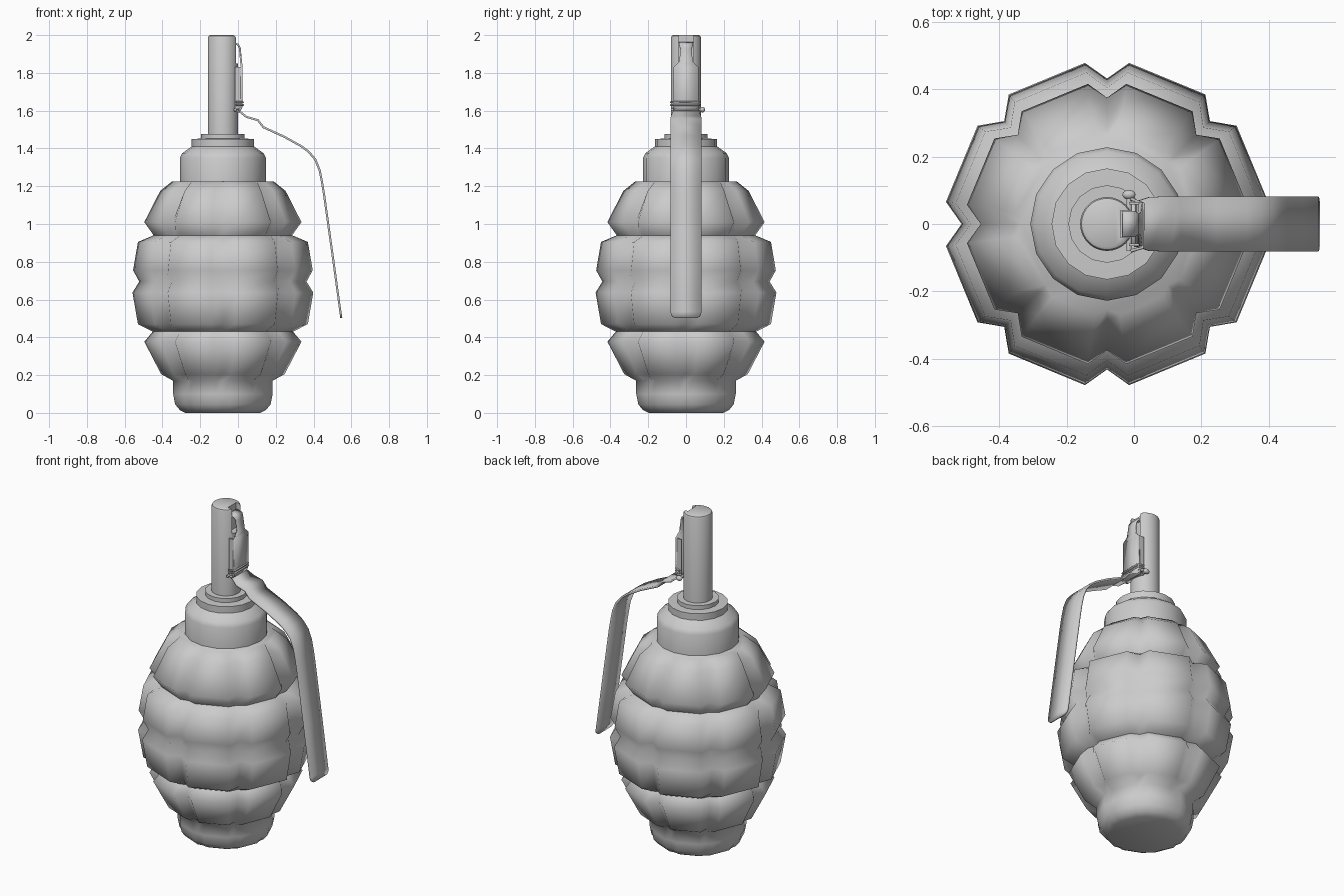
import bpy, bmesh, math
from mathutils import Vector

if "Cube" in bpy.data.objects:
    bpy.data.objects.remove(bpy.data.objects["Cube"])

AXIS = Vector((-0.08, 0, 0))


def finish(name, bm, angle):
    bmesh.ops.recalc_face_normals(bm, faces=bm.faces)
    me = bpy.data.meshes.new(name)
    bm.to_mesh(me)
    bm.free()
    ob = bpy.data.objects.new(name, me)
    bpy.context.collection.objects.link(ob)
    bpy.ops.object.select_all(action='DESELECT')
    ob.select_set(True)
    bpy.context.view_layer.objects.active = ob
    bpy.ops.object.shade_smooth_by_angle(angle=math.radians(angle))
    return ob


def loft(name, rings, angle):
    """Skin a list of closed rings and cap both ends."""
    bm = bmesh.new()
    rows = [[bm.verts.new(p) for p in ring] for ring in rings]
    n = len(rows[0])
    for a, b in zip(rows, rows[1:]):
        for i in range(n):
            j = (i + 1) % n
            bm.faces.new((a[i], a[j], b[j], b[i]))
    bm.faces.new(rows[0][::-1])
    bm.faces.new(rows[-1])
    return finish(name, bm, angle)


def circle(r, z, sides):
    return [AXIS + Vector((r * math.cos(2 * math.pi * i / sides),
                           r * math.sin(2 * math.pi * i / sides), z)) for i in range(sides)]


def turned(name, profile, sides, angle=35):
    return loft(name, [circle(r, z, sides) for r, z in profile], angle)


# Segmented body: (z, ridge radius, groove radius)
body_rows = [
    (0.003, 0.20, 0.195), (0.015, 0.23, 0.222), (0.045, 0.255, 0.245), (0.10, 0.266, 0.258),
    (0.17, 0.266, 0.255), (0.205, 0.33, 0.29), (0.377, 0.42, 0.375), (0.43, 0.375, 0.355),
    (0.47, 0.454, 0.405), (0.637, 0.483, 0.432), (0.695, 0.447, 0.418),
    (0.755, 0.48, 0.43), (0.905, 0.454, 0.405), (0.94, 0.37, 0.355),
    (1.01, 0.42, 0.375), (1.175, 0.335, 0.285), (1.225, 0.272, 0.255)]
rings = []
for z, ridge, groove in body_rows:
    ring = []
    for k in range(8):
        for off, r in ((-7.8, ridge), (0, groove), (7.8, ridge)):
            a = math.radians(45 * k + off)
            ring.append(AXIS + Vector((r * math.cos(a), r * math.sin(a), max(z - 0.003, 0) if z < .01 else z)))
    rings.append(ring)
loft("body", rings, 80)

# Neck, collar and fuze tube
turned("neck", [(0.228, 1.2), (0.228, 1.35), (0.215, 1.375), (0.17, 1.407), (0.165, 1.41),
                (0.165, 1.45), (0.12, 1.452)], 16)
turned("collar", [(0.115, 1.44), (0.115, 1.476), (0.075, 1.476)], 16)
tube = turned("fuze_tube", [(0.08, 1.45), (0.08, 1.985), (0.076, 1.995), (0.068, 2.0)], 32)

# Slot cut in the top of the tube
bpy.ops.mesh.primitive_cube_add(size=1, location=(0.01, 0, 1.95))
cutter = bpy.context.object
cutter.name = "slot_cutter"
cutter.scale = (0.1, 0.08, 0.2)
cutter.hide_render = True
cutter.hide_viewport = True
cut = tube.modifiers.new("slot", 'BOOLEAN')
cut.object = cutter
cut.solver = 'EXACT'


def strip(name, rows, thickness):
    """Bent sheet from (x, z, half width) stations."""
    bm = bmesh.new()
    pts = [(bm.verts.new((x, -w, z)), bm.verts.new((x, w, z))) for x, z, w in rows]
    for a, b in zip(pts, pts[1:]):
        bm.faces.new((a[0], a[1], b[1], b[0]))
    ob = finish(name, bm, 40)
    mod = ob.modifiers.new("thickness", 'SOLIDIFY')
    mod.thickness = thickness
    mod.offset = 0
    return ob


# Safety lever and its upper plate
strip("safety_lever", [
    (-0.02, 1.602, 0.06), (0.01, 1.595, 0.068), (0.045, 1.567, 0.08), (0.105, 1.55, 0.082),
    (0.135, 1.512, 0.082), (0.245, 1.462, 0.082), (0.335, 1.412, 0.082), (0.375, 1.382, 0.082),
    (0.41, 1.34, 0.082), (0.432, 1.285, 0.082), (0.445, 1.22, 0.082), (0.455, 1.16, 0.082),
    (0.50, 0.84, 0.082), (0.542, 0.535, 0.082), (0.545, 0.515, 0.077), (0.547, 0.503, 0.062)], 0.011)
strip("lever_plate", [
    (0.005, 1.59, 0.068), (0.018, 1.62, 0.066), (0.02, 1.83, 0.066), (0.016, 1.86, 0.035),
    (0.01, 1.93, 0.03), (0.0, 1.95, 0.038), (-0.035, 1.96, 0.038)], 0.01)
for s in (-1, 1):
    bpy.ops.mesh.primitive_cube_add(size=1, location=(0.003, s * 0.062, 1.72))
    flange = bpy.context.object
    flange.name = "plate_flange"
    flange.scale = (0.036, 0.008, 0.22)


def wire(name, pts, r):
    cu = bpy.data.curves.new(name, 'CURVE')
    cu.dimensions = '3D'
    cu.bevel_depth = r
    cu.bevel_resolution = 2
    cu.use_fill_caps = True
    sp = cu.splines.new('POLY')
    sp.points.add(len(pts) - 1)
    for p, co in zip(sp.points, pts):
        p.co = (*co, 1)
    bpy.context.collection.objects.link(bpy.data.objects.new(name, cu))


# Pin wires across the plate and the pivot with its round head
for z in (1.63, 1.645):
    wire("pin_wire", [(-0.01, -0.08, z), (0.026, -0.07, z), (0.027, 0.06, z), (-0.01, 0.075, z)], 0.005)
wire("pivot_pin", [(-0.015, -0.08, 1.605), (-0.015, 0.085, 1.605)], 0.008)
bpy.ops.mesh.primitive_uv_sphere_add(segments=12, ring_count=8, radius=0.018, location=(-0.015, 0.087, 1.605))
bpy.context.object.name = "pivot_head"
bpy.context.object.scale = (1.1, 0.8, 0.8)
bpy.ops.object.shade_smooth()
